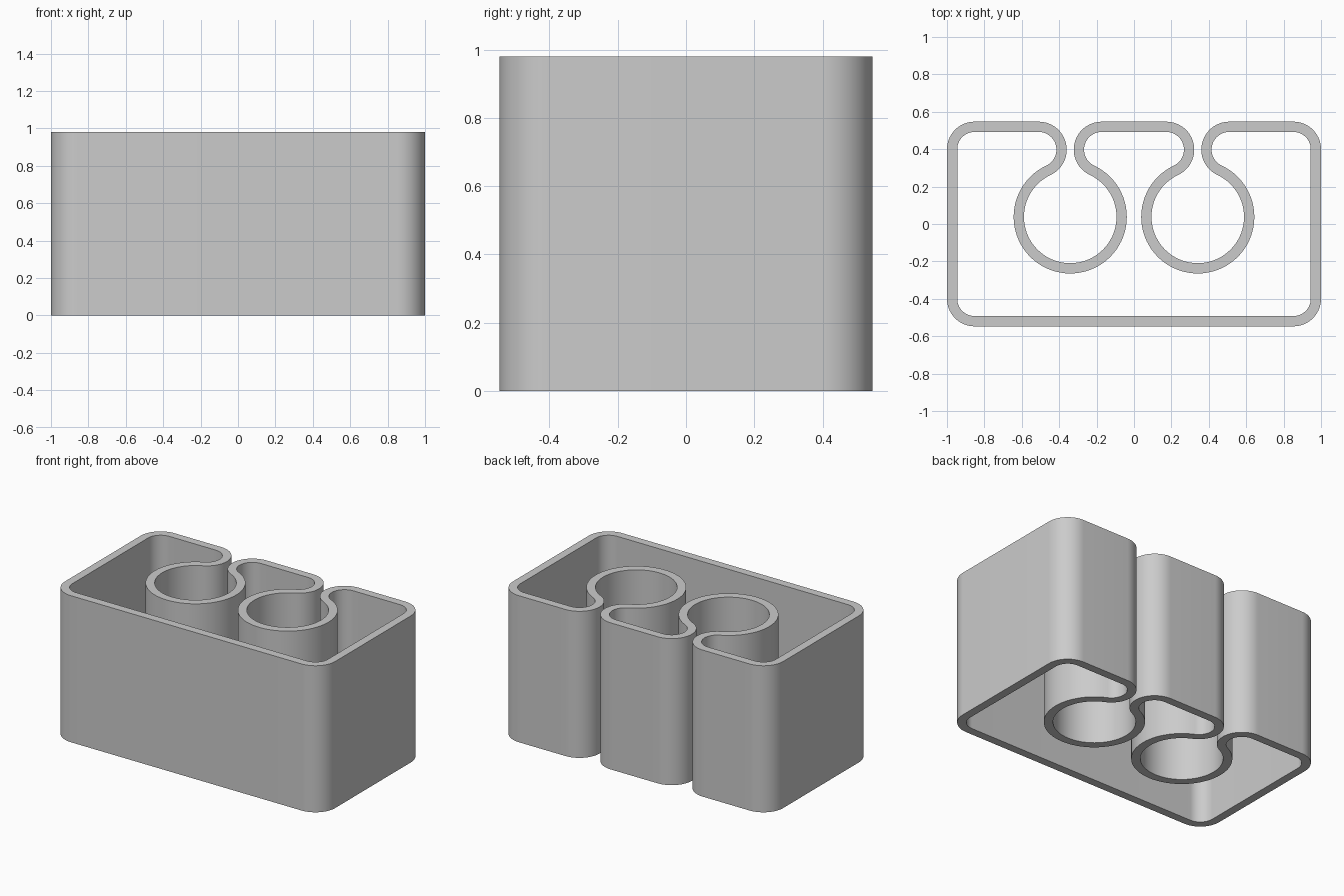
import bpy
import bmesh
from math import atan2, cos, sin, sqrt, radians, degrees
from mathutils import Vector

cube = bpy.data.objects.get("Cube")
if cube:
    bpy.data.objects.remove(cube, do_unlink=True)

HEIGHT = 0.98
HALF_WALL = 0.0275
SIDE_X, SIDE_Y = 0.9725, 0.5195     # wall centreline of the box
CORNER = 0.12
LIP = 0.122
TUBE, TUBE_X, TUBE_Y = 0.275, 0.341, 0.038

# Each lip is tangent to the back wall and to its tube
lip_y = SIDE_Y - LIP
rise = lip_y - TUBE_Y
lip_dx = sqrt((LIP + TUBE) ** 2 - rise ** 2)
lean = degrees(atan2(rise, lip_dx))


def clip_arcs(x):
    """Lip, open tube and lip, running from left to right in plan."""
    return [
        (x - lip_dx, lip_y, LIP, 90, -lean),
        (x, TUBE_Y, TUBE, 180 - lean, 360 + lean),
        (x + lip_dx, lip_y, LIP, 180 + lean, 90),
    ]


cx, cy = SIDE_X - CORNER, SIDE_Y - CORNER
arcs = [(-cx, cy, CORNER, 180, 90)]
arcs += clip_arcs(-TUBE_X) + clip_arcs(TUBE_X)
arcs += [
    (cx, cy, CORNER, 90, 0),
    (cx, -cy, CORNER, 0, -90),
    (-cx, -cy, CORNER, -90, -180),
]


def wall_outline(offset):
    """Closed outline at a distance to the left of the centreline."""
    points = []
    for x, y, radius, start, end in arcs:
        r = radius + (offset if end < start else -offset)
        steps = max(8, round(abs(end - start) / 5))
        for i in range(steps + 1):
            a = radians(start + (end - start) * i / steps)
            p = Vector((x + r * cos(a), y + r * sin(a), 0))
            if not points or (p - points[-1]).length > 1e-4:
                points.append(p)
    return points


# Continuous wall, extruded from its plan strip
bm = bmesh.new()
outer = [bm.verts.new(p) for p in wall_outline(HALF_WALL)]
inner = [bm.verts.new(p) for p in wall_outline(-HALF_WALL)]
for i in range(len(outer)):
    bm.faces.new((outer[i - 1], outer[i], inner[i], inner[i - 1]))
strip = bmesh.ops.extrude_face_region(bm, geom=bm.faces[:], use_keep_orig=True)
top = [v for v in strip["geom"] if isinstance(v, bmesh.types.BMVert)]
bmesh.ops.translate(bm, verts=top, vec=(0, 0, HEIGHT))
bmesh.ops.recalc_face_normals(bm, faces=bm.faces[:])

mesh = bpy.data.meshes.new("folded_wall")
bm.to_mesh(mesh)
bm.free()
wall = bpy.data.objects.new("folded_wall", mesh)
bpy.context.collection.objects.link(wall)

# Plain grey finish
grey = bpy.data.materials.new("light_grey")
grey.use_nodes = True
colour = (0.6, 0.6, 0.6, 1)
grey.diffuse_color = colour
grey.node_tree.nodes["Principled BSDF"].inputs["Base Color"].default_value = colour
mesh.materials.append(grey)

bpy.context.view_layer.objects.active = wall
wall.select_set(True)
bpy.ops.object.shade_smooth_by_angle(angle=radians(30))
